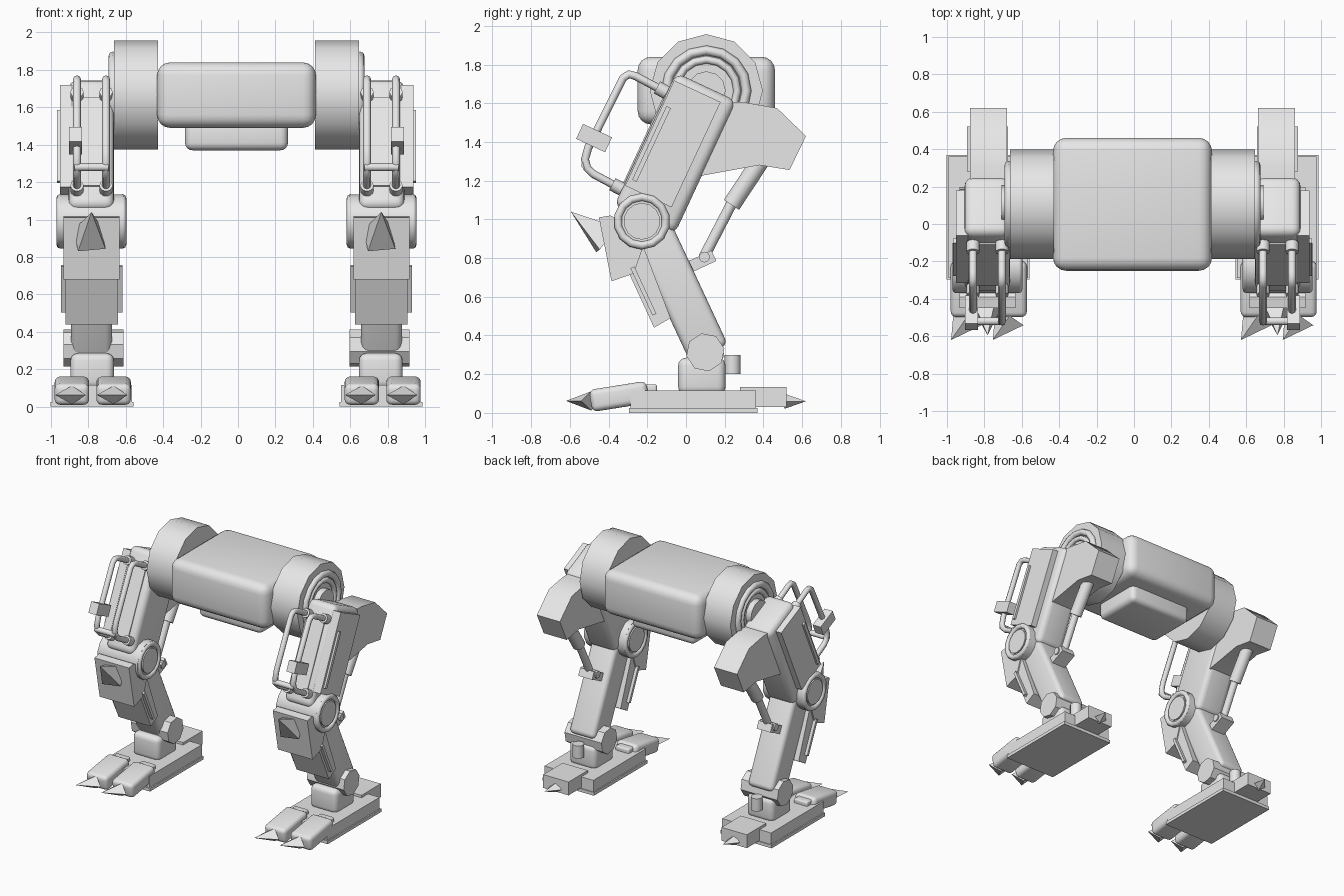
import bpy, bmesh, math
from mathutils import Vector, Matrix

cube = bpy.data.objects.get("Cube")
if cube:
    bpy.data.objects.remove(cube)

GREY = bpy.data.materials.new("plain_grey")
GREY.use_nodes = True
GREY.diffuse_color = (0.8, 0.8, 0.8, 1)
GREY.node_tree.nodes["Principled BSDF"].inputs["Base Color"].default_value = (0.8, 0.8, 0.8, 1)

MID = -0.008    # centre plane between the legs
LEG = 0.775     # leg distance from that plane
TILT = math.radians(25)


def finish(name, bm):
    bmesh.ops.recalc_face_normals(bm, faces=bm.faces)
    me = bpy.data.meshes.new(name)
    bm.to_mesh(me)
    bm.free()
    me.materials.append(GREY)
    me.shade_smooth()
    me.set_sharp_from_angle(angle=math.radians(35))
    ob = bpy.data.objects.new(name, me)
    bpy.context.collection.objects.link(ob)
    return ob


def prism(name, pts, xa, xb, bevel=0.0):
    """Side profile in y, z pulled across x."""
    bm = bmesh.new()
    base = bm.faces.new([bm.verts.new((xa, y, z)) for y, z in pts])
    out = bmesh.ops.extrude_face_region(bm, geom=[base])["geom"]
    bmesh.ops.translate(bm, vec=(xb - xa, 0, 0), verts=[v for v in out if isinstance(v, bmesh.types.BMVert)])
    if bevel:
        bmesh.ops.bevel(bm, geom=bm.edges[:], offset=bevel, segments=4, profile=0.5, affect='EDGES')
    return finish(name, bm)


def box(name, y, z, dy, dz, xa, xb, bevel=0.0, tilt=0.0):
    """Box centred at y, z and leaned about the x axis."""
    c, s = math.cos(tilt), math.sin(tilt)
    corners = [(-dy / 2, -dz / 2), (dy / 2, -dz / 2), (dy / 2, dz / 2), (-dy / 2, dz / 2)]
    pts = [(y + a * c + b * s, z - a * s + b * c) for a, b in corners]
    return prism(name, pts, xa, xb, bevel)


def rod(name, a, b, r1, r2=None, sides=16, phase=0.0, squash=1.0):
    """Cylinder or cone from point a to point b."""
    a, b = Vector(a), Vector(b)
    bm = bmesh.new()
    bmesh.ops.create_cone(bm, cap_ends=True, segments=sides, radius1=r1,
                          radius2=r1 if r2 is None else r2, depth=(b - a).length)
    turn = (b - a).to_track_quat('Z', 'Y').to_matrix().to_4x4()
    bm.transform(turn @ Matrix.Scale(squash, 4, (0, 1, 0)) @ Matrix.Rotation(phase, 4, 'Z'))
    bm.transform(Matrix.Translation((a + b) / 2))
    return finish(name, bm)


def ring(name, x, y, z, major, minor, sides):
    bpy.ops.mesh.primitive_torus_add(location=(x, y, z), rotation=(0, math.pi / 2, 0), major_radius=major,
                                     minor_radius=minor, major_segments=sides, minor_segments=8)
    ob = bpy.context.object
    ob.name = name
    ob.data.materials.append(GREY)
    ob.data.shade_smooth()
    ob.data.set_sharp_from_angle(angle=math.radians(50))


def pipe(name, x, pts, radius):
    cu = bpy.data.curves.new(name, 'CURVE')
    cu.dimensions = '3D'
    cu.bevel_depth = radius
    cu.bevel_resolution = 2
    sp = cu.splines.new('POLY')
    sp.points.add(len(pts) - 1)
    for p, (y, z) in zip(sp.points, pts):
        p.co = (x, y, z, 1)
    cu.materials.append(GREY)
    bpy.context.collection.objects.link(bpy.data.objects.new(name, cu))


# Pelvis
box("pelvis", 0.105, 1.665, 0.71, 0.35, MID - 0.425, MID + 0.425, 0.07)
box("pelvis_underplate", 0.105, 1.45, 0.40, 0.16, MID - 0.275, MID + 0.275, 0.04)


def build_leg(side, s):
    def X(d):
        return MID + s * d

    def part(name):
        return side + "_" + name
    cx = X(LEG)

    # Hip drum and its concentric rings
    hy, hz = 0.105, 1.665
    rod(part("hip_drum"), (X(0.42), hy, hz), (X(0.655), hy, hz), 0.292, sides=12)
    for r, t in ((0.208, 0.025), (0.16, 0.02)):
        ring(part("hip_ring"), X(0.66), hy, hz, r, t, 16)
    rod(part("hip_axle"), (X(0.64), hy, hz), (X(0.70), hy, hz), 0.10, sides=12)

    # Thigh with its side panel, strip and front panel
    box(part("thigh"), -0.055, 1.34, 0.345, 0.76, X(0.655), X(0.898), 0.045, TILT)
    box(part("thigh_side_panel"), -0.068, 1.39, 0.265, 0.60, X(0.88), X(0.945), 0, TILT)
    box(part("thigh_side_strip"), -0.178, 1.39, 0.025, 0.42, X(0.94), X(0.96), 0, TILT)
    box(part("thigh_front_panel"), -0.205, 1.41, 0.03, 0.52, X(0.715), X(0.84), 0, TILT)

    # Rear thigh guard
    prism(part("rear_guard"), [(0.18, 1.61), (0.30, 1.605), (0.47, 1.575), (0.62, 1.43), (0.535, 1.255),
                               (0.38, 1.28), (0.05, 1.22)], X(0.67), X(0.87))

    # Guard pipes in front of the thigh
    path = [(-0.10, 1.655), (-0.26, 1.74), (-0.295, 1.75), (-0.325, 1.73), (-0.505, 1.37),
            (-0.522, 1.31), (-0.51, 1.265), (-0.48, 1.235), (-0.34, 1.16)]
    for d in (0.698, 0.853):
        pipe(part("guard_pipe"), X(d), path, 0.021)
        rod(part("pipe_socket"), (X(d), -0.10, 1.655), (X(d), -0.15, 1.682), 0.035, sides=12)
        rod(part("pipe_socket"), (X(d), -0.33, 1.155), (X(d), -0.38, 1.182), 0.035, sides=12)
    rod(part("pipe_crossbar"), (X(0.685), -0.52, 1.28), (X(0.865), -0.52, 1.28), 0.021, sides=12)
    box(part("pipe_box"), -0.475, 1.42, 0.165, 0.085, X(0.825), X(0.895), 0, TILT)

    # Knee joint
    ky, kz = -0.228, 0.99
    rod(part("knee_joint"), (X(0.605), ky, kz), (X(0.945), ky, kz), 0.145, sides=14)
    for d in (0.61, 0.942):
        ring(part("knee_ring"), X(d), ky, kz, 0.125, 0.021, 14)
    rod(part("knee_cap"), (X(0.595), ky, kz), (X(0.955), ky, kz), 0.095, sides=14)

    # Shin, armour and strip
    box(part("shin"), -0.05, 0.67, 0.215, 0.80, X(0.665), X(0.885), 0.035, -TILT)
    prism(part("knee_armour"), [(-0.45, 1.01), (-0.39, 1.02), (-0.20, 0.92), (-0.27, 0.72),
                                (-0.385, 0.68)], X(0.625), X(0.925))
    prism(part("shin_armour"), [(-0.34, 0.82), (-0.22, 0.86), (-0.08, 0.49), (-0.165, 0.44)],
          X(0.633), X(0.915))
    for d in (0.622, 0.926):
        box(part("shin_strip"), -0.22, 0.63, 0.022, 0.27, X(d - 0.012), X(d + 0.012), 0, -TILT)
    rod(part("knee_spike"), (cx - 0.01, -0.41, 0.895), (cx, -0.595, 1.04), 0.105, 0, 4, 0.9)

    # Piston behind the knee
    rod(part("piston_sleeve"), (cx, 0.39, 1.31), (cx, 0.235, 1.075), 0.047)
    rod(part("piston_rod"), (cx, 0.24, 1.09), (cx, 0.09, 0.80), 0.028)
    box(part("piston_bracket"), 0.085, 0.785, 0.13, 0.06, cx - 0.06, cx + 0.06, 0, -TILT)
    rod(part("piston_pin"), (cx - 0.07, 0.095, 0.805), (cx + 0.07, 0.095, 0.805), 0.028, sides=10)

    # Ankle
    rod(part("ankle_joint"), (X(0.605), 0.10, 0.313), (X(0.925), 0.10, 0.313), 0.10, sides=8, phase=0.2)
    box(part("ankle_block"), 0.082, 0.19, 0.245, 0.19, X(0.655), X(0.888), 0.04)
    rod(part("ankle_peg"), (cx, 0.24, 0.20), (cx, 0.24, 0.30), 0.042)

    # Foot
    box(part("foot_sole"), 0.037, 0.0125, 0.665, 0.025, X(0.55), X(0.995))
    box(part("foot"), 0.037, 0.07, 0.65, 0.09, X(0.56), X(0.985))
    box(part("heel"), 0.40, 0.082, 0.24, 0.105, X(0.665), X(0.885))
    rod(part("heel_claw"), (cx, 0.51, 0.06), (cx + 0.03, 0.62, 0.06), 0.055, 0, 4, 0, 0.7)

    # Toes and claws
    for d in (-0.105, 0.118):
        tx = cx + d
        box(part("toe"), -0.345, 0.085, 0.30, 0.115, tx - 0.092, tx + 0.092, 0.03, math.radians(-9))
        box(part("toe_knuckle"), -0.19, 0.125, 0.08, 0.045, tx - 0.06, tx + 0.06, 0.012)
        rod(part("toe_claw"), (tx, -0.49, 0.062), (tx - 0.09, -0.62, 0.062), 0.09, 0, 4, 0, 0.55)


for side, s in (("left", 1), ("right", -1)):
    build_leg(side, s)
